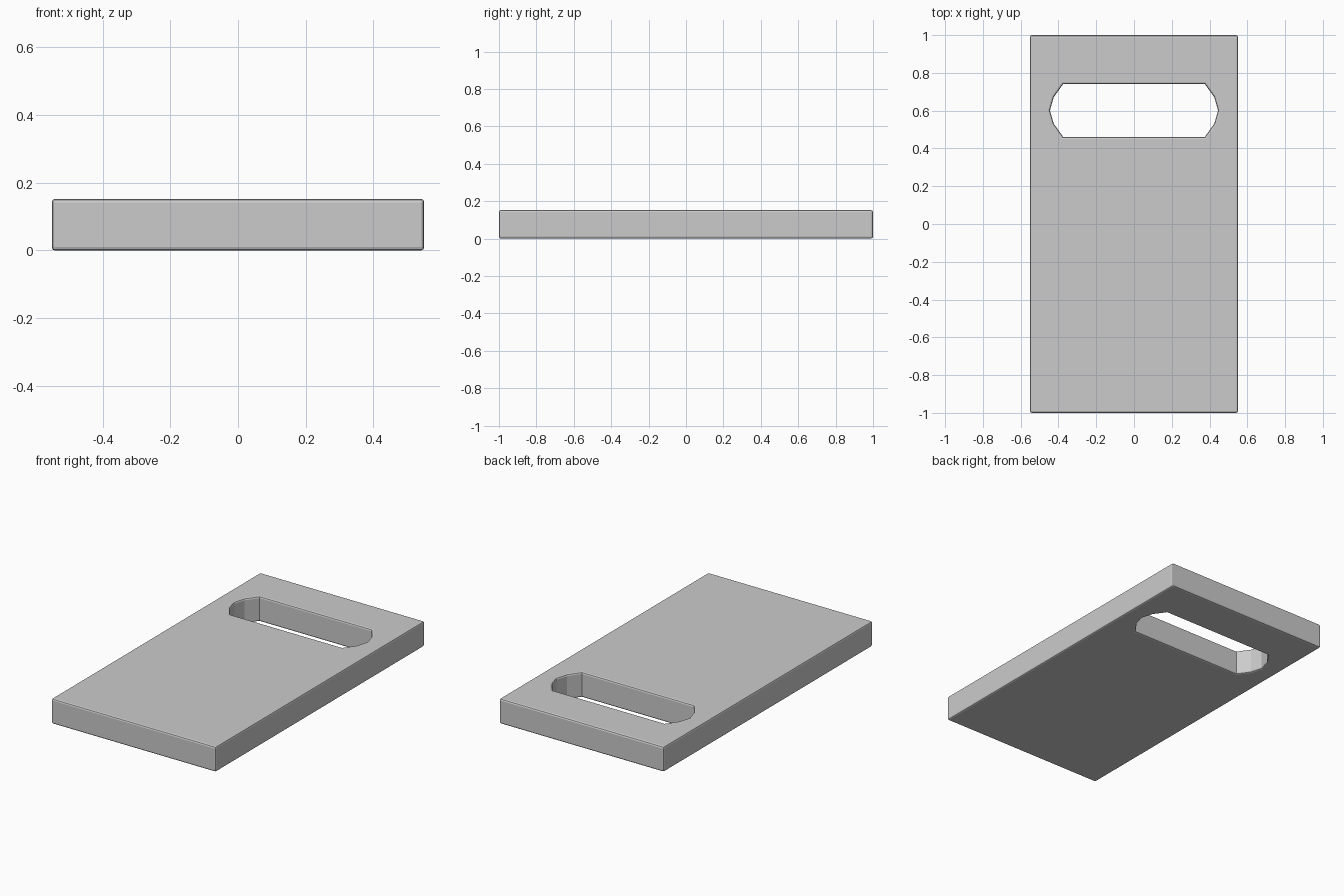
import bpy, bmesh
from math import radians

if "Cube" in bpy.data.objects:
    bpy.data.objects.remove(bpy.data.objects["Cube"])

THICK = 0.152


def prism(name, outline, z0, z1):
    """Extrude a flat outline from z0 to z1."""
    bm = bmesh.new()
    base = bm.faces.new([bm.verts.new((x, y, z0)) for x, y in outline])
    top = bmesh.ops.extrude_face_region(bm, geom=[base])["geom"]
    verts = [g for g in top if isinstance(g, bmesh.types.BMVert)]
    bmesh.ops.translate(bm, verts=verts, vec=(0, 0, z1 - z0))
    bmesh.ops.recalc_face_normals(bm, faces=bm.faces)
    mesh = bpy.data.meshes.new(name)
    bm.to_mesh(mesh)
    bm.free()
    obj = bpy.data.objects.new(name, mesh)
    bpy.context.collection.objects.link(obj)
    return obj


# Flat board
board = prism("board", [(-0.55, -1), (0.55, -1), (0.55, 1), (-0.55, 1)], 0, THICK)

# Handle slot cutter: faceted round ends, mirrored left to right
right_end = [(0.375, -0.14), (0.425, -0.07), (0.445, 0), (0.425, 0.07), (0.375, 0.14)]
left_end = [(-x, y) for x, y in reversed(right_end)]
slot = prism("slot_cutter", [(x, y + 0.601) for x, y in right_end + left_end], -0.1, THICK + 0.1)
slot.hide_render = True
slot.hide_set(True)

# Cut the slot, then soften the outer edges and slot rims
cut = board.modifiers.new("slot", "BOOLEAN")
cut.operation = "DIFFERENCE"
cut.solver = "EXACT"
cut.object = slot
bevel = board.modifiers.new("soft_edges", "BEVEL")
bevel.width = 0.01
bevel.segments = 2
bevel.limit_method = "ANGLE"
bevel.angle_limit = radians(60)
